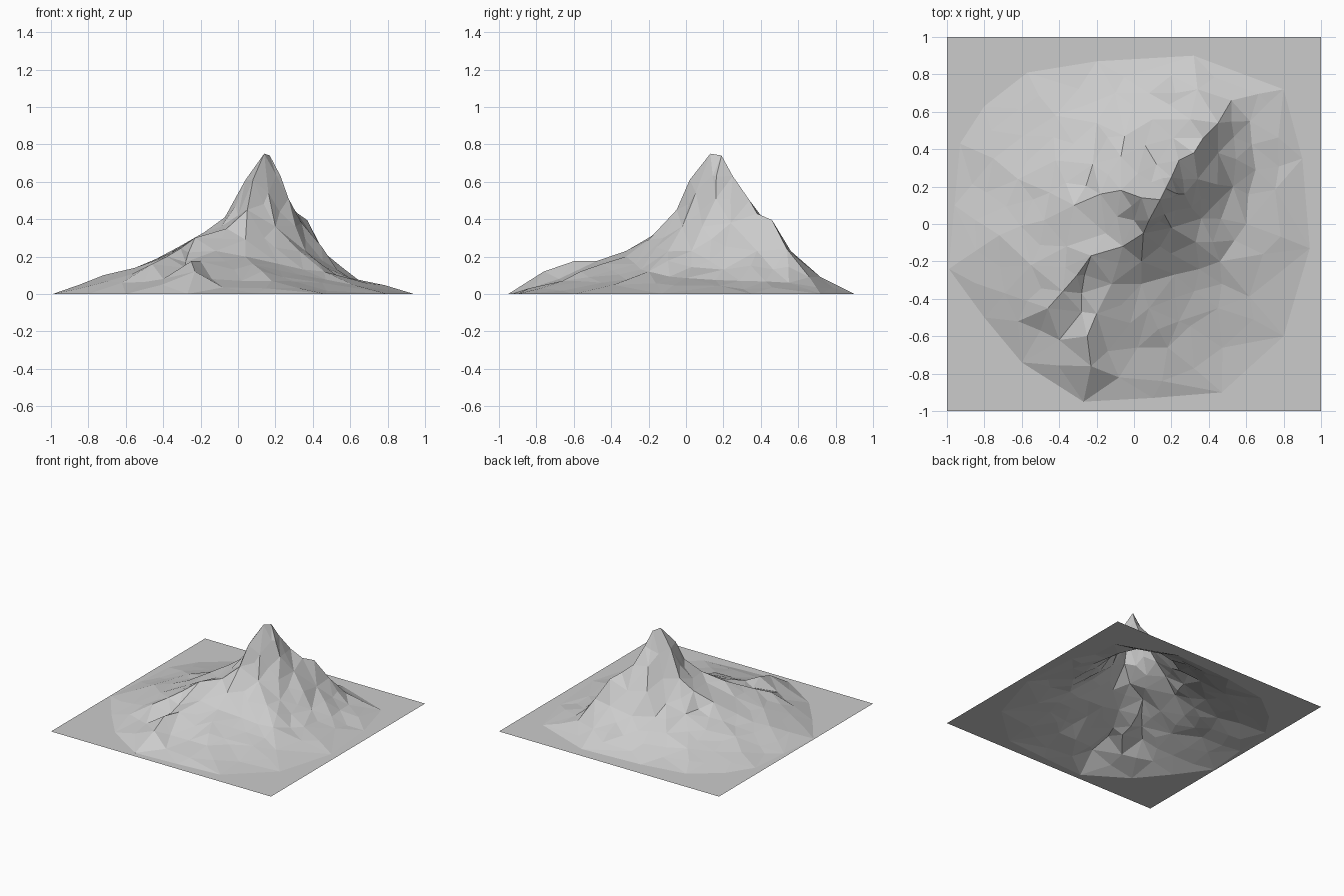
import bpy, bmesh, random
from mathutils import Vector
from mathutils.geometry import delaunay_2d_cdt

random.seed(4)

# crest lines running down from the summit (x, y, height)
ridges = [
    # north-east crest
    [(0.14, 0.13, 0.75), (0.17, 0.19, 0.74), (0.20, 0.25, 0.63), (0.24, 0.34, 0.50),
     (0.32, 0.38, 0.43), (0.37, 0.46, 0.395), (0.45, 0.54, 0.24)],
    # front shoulder bending to the left
    [(0.14, 0.13, 0.75), (0.08, 0.02, 0.61), (0.05, -0.05, 0.45), (-0.06, -0.12, 0.35),
     (-0.23, -0.17, 0.30), (-0.38, -0.36, 0.20), (-0.46, -0.45, 0.16), (-0.62, -0.52, 0.06)],
    # west steps
    [(0.14, 0.13, 0.75), (0.04, 0.14, 0.61), (-0.07, 0.18, 0.41), (-0.18, 0.16, 0.33),
     (-0.32, 0.10, 0.25), (-0.48, 0.02, 0.165), (-0.72, -0.06, 0.10)],
    # front spur
    [(-0.06, -0.12, 0.35), (-0.12, -0.32, 0.23), (-0.20, -0.48, 0.175), (-0.25, -0.60, 0.175),
     (-0.23, -0.76, 0.12), (-0.27, -0.95, 0)],
    # north spur
    [(0.17, 0.19, 0.74), (0.12, 0.32, 0.51), (0.06, 0.42, 0.36), (0.10, 0.56, 0.20),
     (0.08, 0.70, 0.10)],
]

# slopes between the crests
east_slope = [(0.27, 0.16, 0.51), (0.34, 0.24, 0.38), (0.36, 0.03, 0.23), (0.20, -0.02, 0.36),
              (0.45, 0.38, 0.23), (0.53, 0.20, 0.13), (0.65, 0.29, 0.07), (0.62, 0.55, 0.06),
              (0.60, 0.0, 0.085), (0.46, -0.20, 0.12), (0.22, -0.27, 0.16), (0.14, -0.12, 0.30)]
south_slope = [(0.04, -0.20, 0.29), (0.04, -0.32, 0.20), (0.08, -0.45, 0.16), (-0.02, -0.53, 0.13),
               (0.02, -0.66, 0.07), (0.18, -0.66, 0.07), (0.24, -0.52, 0.09), (0.15, -0.84, 0.03),
               (-0.14, -0.68, 0.08), (-0.08, -0.82, 0.035), (0.45, -0.45, 0.06),
               (-0.28, -0.37, 0.17), (-0.28, -0.47, 0.14), (-0.40, -0.62, 0.08)]
west_slope = [(-0.15, -0.05, 0.31), (-0.09, 0.04, 0.36), (0.0, 0.02, 0.42), (-0.36, -0.12, 0.22),
              (-0.55, -0.22, 0.14), (-0.69, -0.37, 0.07), (-0.62, 0.24, 0.10), (-0.42, 0.34, 0.14),
              (-0.22, 0.32, 0.21), (-0.75, 0.35, 0.05)]
north_slope = [(-0.07, 0.36, 0.27), (-0.05, 0.47, 0.20), (-0.20, 0.54, 0.13), (-0.42, 0.58, 0.08),
               (-0.10, 0.70, 0.08), (0.02, 0.27, 0.42), (0.21, 0.46, 0.34), (0.30, 0.56, 0.23),
               (0.34, 0.72, 0.09), (0.52, 0.66, 0.09)]

# foot of the mountain and the square ground sheet
foot = [(0.80, -0.60), (0.94, -0.13), (0.90, 0.35), (0.80, 0.72), (0.32, 0.90), (-0.20, 0.87),
        (-0.57, 0.81), (-0.80, 0.63), (-0.93, 0.43), (-0.96, 0.1), (-0.99, -0.24), (-0.80, -0.5),
        (-0.60, -0.74), (-0.27, -0.95), (0.10, -0.93), (0.47, -0.90)]
corners = [(-1, -1), (1, -1), (1, 1), (-1, 1)]

points, edges = [], []


def add(p):
    v = Vector(p).to_3d()
    if v not in points:
        points.append(v)
    return points.index(v)


def add_line(line, closed=False):
    ids = [add(p) for p in line]
    edges.extend(zip(ids, ids[1:] + ids[:1] if closed else ids[1:]))


for line in ridges:
    add_line(line)
for p in east_slope + south_slope + west_slope + north_slope:
    add(p)
add_line([(x, y, 0) for x, y in foot], True)
add_line([(x, y, 0) for x, y in corners], True)

# triangulate in plan, then lift every vertex to its height
flat, _, faces, origin, _, _ = delaunay_2d_cdt([p.to_2d() for p in points], edges, [], 0, 1e-5)
bm = bmesh.new()
verts = []
for co, src in zip(flat, origin):
    if src:
        z = points[src[0]].z
    else:
        z = min(points, key=lambda p: (p.to_2d() - co).length).z
    verts.append(bm.verts.new((co.x, co.y, z)))
for f in faces:
    bm.faces.new([verts[i] for i in f])

# break up the long slope edges into rougher facets
long_edges = [e for e in bm.edges
              if e.calc_length() > 0.24 and max(v.co.z for v in e.verts) > 0.04]
cut = bmesh.ops.subdivide_edges(bm, edges=long_edges, cuts=1)
for v in cut["geom_inner"]:
    if isinstance(v, bmesh.types.BMVert):
        v.co.x += random.uniform(-0.015, 0.015)
        v.co.y += random.uniform(-0.015, 0.015)
        v.co.z = max(0.005, v.co.z + random.uniform(-0.014, 0.006))
bmesh.ops.triangulate(bm, faces=bm.faces[:])
bmesh.ops.recalc_face_normals(bm, faces=bm.faces[:])
if sum(f.normal.z for f in bm.faces) < 0:
    bmesh.ops.reverse_faces(bm, faces=bm.faces[:])

mesh = bpy.data.meshes.new("mountain")
bm.to_mesh(mesh)
bm.free()
bpy.context.collection.objects.link(bpy.data.objects.new("mountain", mesh))
